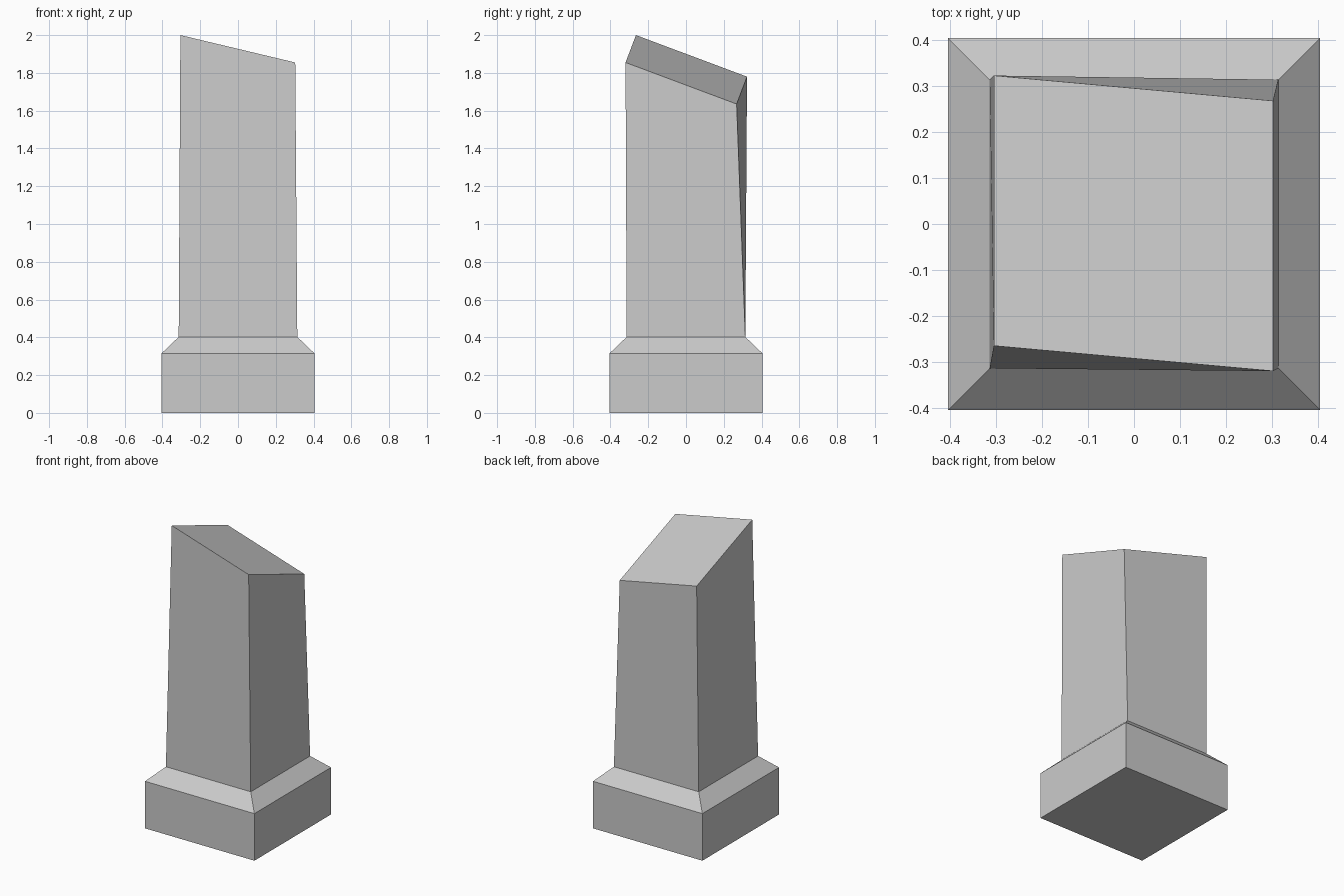
import bpy
import bmesh

cube = bpy.data.objects.get("Cube")
if cube:
    bpy.data.objects.remove(cube, do_unlink=True)

stone = bpy.data.materials.new("grey_stone")
stone.use_nodes = True
GREY = (0.6, 0.6, 0.6, 1)
stone.diffuse_color = GREY
stone.node_tree.nodes["Principled BSDF"].inputs["Base Color"].default_value = GREY


def square(half, z):
    """Corners of a level square, counterclockwise from front left."""
    return [(sx * half, sy * half, z) for sx, sy in ((-1, -1), (1, -1), (1, 1), (-1, 1))]


def loft(name, rings):
    """Join four-cornered rings with side faces and cap both ends."""
    bm = bmesh.new()
    loops = [[bm.verts.new(p) for p in ring] for ring in rings]
    for low, high in zip(loops, loops[1:]):
        for i in range(4):
            j = (i + 1) % 4
            bm.faces.new((low[i], low[j], high[j], high[i]))
    bm.faces.new(loops[0][::-1])
    bm.faces.new(loops[-1])
    mesh = bpy.data.meshes.new(name)
    bm.to_mesh(mesh)
    bm.free()
    mesh.materials.append(stone)
    obj = bpy.data.objects.new(name, mesh)
    bpy.context.collection.objects.link(obj)
    return obj


# One closed pillar: square plinth, sloped shoulder, tapering shaft, slanted top
slanted_top = [(-0.305, -0.265, 2.0), (0.303, -0.32, 1.855),
               (0.303, 0.268, 1.635), (-0.305, 0.323, 1.78)]
loft("stone_pillar", [square(0.405, 0), square(0.405, 0.315),
                      square(0.314, 0.402), slanted_top])
